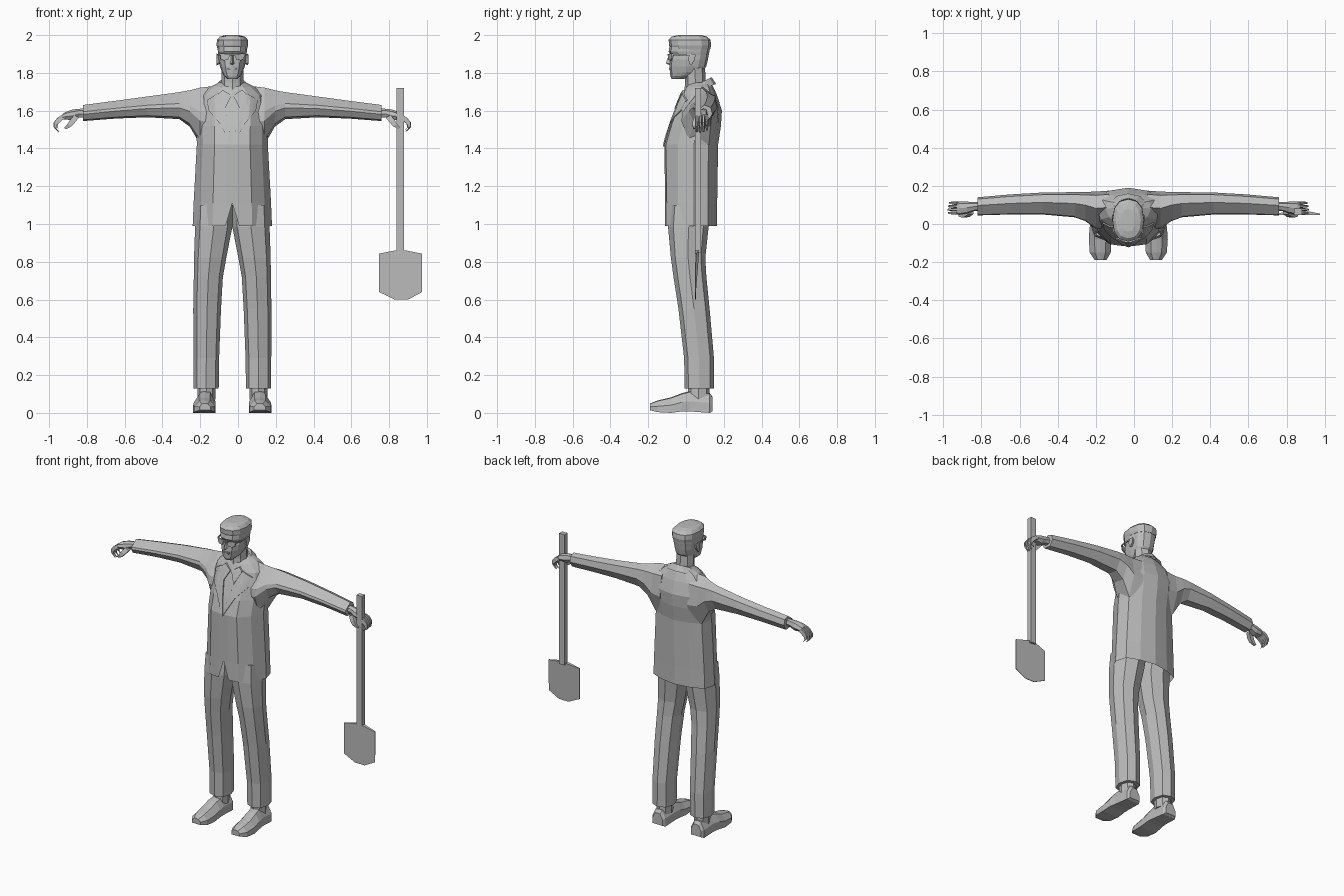
import bpy, bmesh, math
from mathutils import Vector
from mathutils.bvhtree import BVHTree

CX = -0.03  # body centre line

mat = bpy.data.materials.new("plain_grey")
mat.diffuse_color = (0.5, 0.5, 0.5, 1)


def finish(name, bm):
    bmesh.ops.remove_doubles(bm, verts=bm.verts, dist=0.0005)
    bmesh.ops.recalc_face_normals(bm, faces=bm.faces)
    me = bpy.data.meshes.new(name)
    bm.to_mesh(me)
    me.materials.append(mat)
    ob = bpy.data.objects.new(name, me)
    bpy.context.collection.objects.link(ob)
    return bm


def loft(name, rings, cap_start=True, cap_end=True):
    """Skin a list of closed rings with equal point counts."""
    bm = bmesh.new()
    vs = [[bm.verts.new(p) for p in r] for r in rings]
    n = len(vs[0])
    for a, b in zip(vs, vs[1:]):
        for i in range(n):
            j = (i + 1) % n
            bm.faces.new((a[i], a[j], b[j], b[i]))
    if cap_start:
        bm.faces.new(vs[0])
    if cap_end:
        bm.faces.new(vs[-1])
    return finish(name, bm)


def oval(z, x0, x1, y0, y1, n=8, power=2.0, tilt=0.0):
    """Horizontal superellipse ring; tilt raises it towards the back."""
    pts = []
    for k in range(n):
        a = 2 * math.pi * k / n
        c, s = math.cos(a), math.sin(a)
        c = math.copysign(abs(c) ** (2 / power), c)
        s = math.copysign(abs(s) ** (2 / power), s)
        y = (y0 + y1) / 2 + s * (y1 - y0) / 2
        pts.append(((x0 + x1) / 2 + c * (x1 - x0) / 2, y, z + tilt * (y - y0)))
    return pts


def box(name, x0, x1, y0, y1, z0, z1):
    r = [(x0, y0), (x1, y0), (x1, y1), (x0, y1)]
    loft(name, [[(x, y, z) for x, y in r] for z in (z0, z1)])


# jacket body
HALF = [(0, 0), (.17, 0), (.5, .03), (.83, .25), (1, .55), (.9, .82), (.5, .94), (0, 1)]


def jacket_ring(z, w, yf, yb):
    half = [(x * w, yf + t * (yb - yf), z) for x, t in HALF]
    full = half + [(-x, y, zz) for x, y, zz in half[-2:0:-1]]
    return [(CX + x, y, zz) for x, y, zz in full]


hem = jacket_ring(0.99, .21, -.11, .165)
hem[0] = (CX, -.11, 1.11)  # notch between the front panels
body = loft("jacket", [hem] + [jacket_ring(*r) for r in (
    (1.11, .205, -.11, .165), (1.42, .188, -.115, .17), (1.52, .19, -.085, .185),
    (1.60, .19, -.055, .19), (1.68, .17, -.022, .165), (1.725, .12, .0, .145),
    (1.75, .07, .03, .13))], cap_start=False)
tree = BVHTree.FromBMesh(body)


def drape(name, outline, side, lift):
    """Thin panel laid on the front of the jacket."""
    bm = bmesh.new()
    bm.faces.new([bm.verts.new((CX + side * x, -.4, z)) for x, z in outline])
    bmesh.ops.triangulate(bm, faces=bm.faces)
    bmesh.ops.subdivide_edges(bm, edges=bm.edges, cuts=2, use_grid_fill=True)
    for v in bm.verts:
        hit = tree.ray_cast(v.co, Vector((0, 1, 0)))[0] or tree.find_nearest(v.co)[0]
        v.co = hit + Vector((0, -lift, 0))
    ret = bmesh.ops.extrude_face_region(bm, geom=bm.faces[:])
    for v in ret["geom"]:
        if isinstance(v, bmesh.types.BMVert):
            v.co.y += lift + .003
    finish(name, bm)


# coat collar and neck
loft("coat_collar", [oval(1.675, CX - .115, CX + .115, -.03, .16, 12, 2, .35),
                     oval(1.70, CX - .075, CX + .075, -.02, .135, 12, 2, .5),
                     oval(1.69, CX - .062, CX + .062, -.012, .125, 12, 2, .5)],
     cap_start=False, cap_end=False)
loft("neck", [oval(1.68, CX - .062, CX + .062, -.01, .115),
              oval(1.75, CX - .058, CX + .058, -.005, .105),
              oval(1.84, CX - .058, CX + .058, -.01, .10)])

# head: chin to brow, then hair
HEAD = [(1.768, .026, -.075, -.01, .0), (1.782, .045, -.083, .05, .05),
        (1.80, .055, -.085, .09, .05), (1.835, .066, -.088, .108, 0),
        (1.87, .073, -.086, .116, 0), (1.893, .073, -.076, .12, 0),
        (1.912, .077, -.092, .124, 0), (1.95, .078, -.086, .13, 0)]
loft("head", [oval(z, CX - w, CX + w, a, b, 12, 2.4, t) for z, w, a, b, t in HEAD])
HAIR = [(1.925, .078, -.078, .128), (1.945, .083, -.09, .133), (1.975, .082, -.092, .13),
        (1.992, .066, -.075, .11), (2.0, .036, -.04, .08)]
loft("hair", [oval(z, CX - w, CX + w, a, b, 12, 2.4) for z, w, a, b in HAIR])
loft("nose", [[(CX - w, -.07, z), (CX, -y, z), (CX + w, -.07, z)] for z, w, y in
              ((1.842, .014, .088), (1.85, .018, .107), (1.87, .011, .1), (1.905, .008, .088))])
box("mouth", CX - .025, CX + .025, -.091, -.07, 1.817, 1.826)
box("glasses_bridge", CX - .02, CX + .02, -.097, -.09, 1.892, 1.899)

for s, side in ((1, "left"), (-1, "right")):
    def X(x):
        return CX + s * x

    # glasses and ear
    lens = [(.012, 1.899), (.065, 1.903), (.062, 1.875), (.045, 1.866), (.02, 1.87)]
    loft(side + "_lens", [[(X(x), y + x * .35, z) for x, z in lens] for y in (-.1, -.092)])
    loft(side + "_glasses_arm", [[(X(x), y, z) for x, z in
         ((w, 1.893), (w + .005, 1.893), (w + .005, 1.901), (w, 1.901))]
         for y, w in ((-.077, .064), (-.04, .074), (.04, .077))])
    loft(side + "_ear", [[(X(x), .03 + k * y, 1.872 + k * z) for y, z in
         ((-.018, .012), (0, .03), (.02, .024), (.018, 0), (-.002, -.032), (-.014, -.022))]
         for x, k in ((.068, .8), (.083, 1), (.085, .7))])

    # lapels and shirt collar
    drape(side + "_lapel", [(0, 1.41), (.065, 1.53), (.125, 1.60), (.10, 1.635),
                            (.135, 1.655), (.08, 1.69), (.045, 1.66)], s, .008)
    drape(side + "_shirt_collar", [(.004, 1.68), (.04, 1.61), (.075, 1.69), (.05, 1.71)], s, .012)

    # sleeve: x, bottom, top, front, back
    SLEEVE = [(.10, 1.40, 1.73, -.02, .175), (.17, 1.42, 1.722, -.025, .17),
              (.225, 1.515, 1.708, .015, .168), (.28, 1.555, 1.698, .035, .167),
              (.45, 1.565, 1.675, .05, .165), (.62, 1.558, 1.652, .05, .155),
              (.79, 1.545, 1.63, .045, .14)]
    SEC = [(.55, 1), (.04, .58), (.0, .42), (.2, .08), (.75, 0), (1, .45), (.9, .85)]
    loft(side + "_sleeve", [[(X(x), f + u * (b - f), z0 + v * (z1 - z0)) for u, v in SEC]
                            for x, z0, z1, f, b in SLEEVE])

    # hand: palm, four curled fingers and thumb
    PALM = [(.77, 1.565, 1.612, .07, .115), (.81, 1.565, 1.61, .067, .115),
            (.845, 1.55, 1.606, .055, .117), (.885, 1.553, 1.592, .048, .117),
            (.90, 1.553, 1.582, .05, .115)]
    loft(side + "_palm", [[(X(x), f + u * (b - f), z0 + v * (z1 - z0)) for u, v in
         ((.1, .8), (0, .4), (.2, 0), (.8, 0), (1, .4), (.85, .9), (.5, 1))]
         for x, z0, z1, f, b in PALM])
    for i in range(4):
        y = .058 + i * .0175
        k = (.95, 1, .97, .85)[i]
        path = [(.89, 1.57, .012), (.915, 1.555, .012), (.938, 1.53, .010),
                (.94, 1.508, .009), (.922, 1.488, .006)]
        loft(side + "_finger", [[(X(.89 + (x - .89) * k + a * r * .8), y + b * .0085 * r / .012,
                                  1.57 + (z - 1.57) * k + a * r * .7)
                                 for a, b in ((1, -.6), (1, .6), (-1, 1), (-1, -1))]
                                for x, z, r in path])
    loft(side + "_thumb", [[(X(x + a * r), y + b * r, z + a * r * .5)
                            for a, b in ((1, -1), (1, 1), (-1, 1), (-1, -1))]
                           for x, y, z, r in ((.825, .065, 1.57, .013), (.845, .05, 1.545, .013),
                                              (.862, .045, 1.523, .011), (.885, .046, 1.505, .006))])

    # trouser leg: z, inner x, outer x, front, back
    LEG = [(.13, .072, .205, -.007, .148), (.29, .07, .206, -.01, .148),
           (.55, .06, .207, -.04, .125), (.72, .05, .204, -.066, .108),
           (.82, .032, .203, -.08, .102), (.985, 0, .197, -.095, .12),
           (1.1, 0, .192, -.09, .15)]
    loft(side + "_trouser_leg", [oval(z, X(a), X(b), f, k, 8, 2.3) for z, a, b, f, k in LEG])

    # shoe lofted from heel to toe: y, inner x, outer x, sole, top
    loft(side + "_ankle", [oval(z, X(.09), X(.185), .01, .125) for z in (.07, .16)])
    SHOE = [(.14, .105, .178, .008, .085), (.125, .095, .19, .0, .105), (.02, .09, .195, .008, .115),
            (-.02, .088, .203, .008, .105), (-.08, .088, .207, .0, .082),
            (-.15, .092, .202, .004, .066), (-.19, .115, .175, .014, .05)]
    loft(side + "_shoe", [[(X(a + u * (b - a)), y, z0 + v * (z1 - z0)) for u, v in
         ((0, 0), (1, 0), (1, .5), (.75, .95), (.5, 1), (.25, .95), (0, .5))]
         for y, a, b, z0, z1 in SHOE])

# shovel: square handle and wedge blade
box("shovel_handle", .84, .88, .047, .08, .85, 1.72)
BLADE = [(.747, .843), (.83, .86), (.89, .86), (.975, .843), (.975, .64), (.90, .6), (.83, .6), (.747, .64)]
loft("shovel_blade", [[(x, .048, z) for x, z in BLADE],
                      [(x, .052 + .024 * max(0, (z - .6) / .26) * (1 - abs(x - .861) / .13), z)
                       for x, z in BLADE]])
